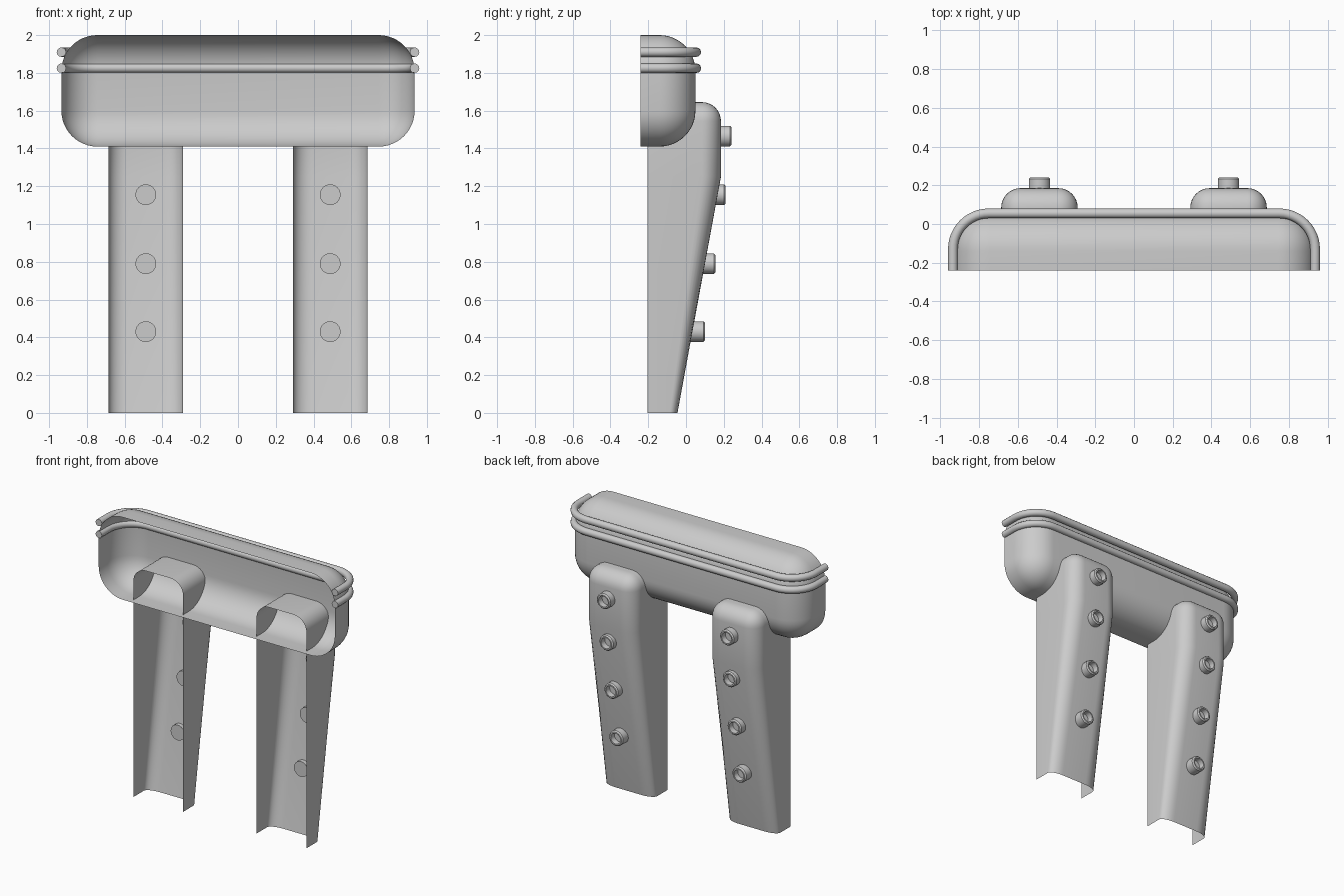
import bpy, bmesh, math
from mathutils import Matrix, Vector

cube = bpy.data.objects.get("Cube")
if cube:
    bpy.data.objects.remove(cube, do_unlink=True)

BODY_X, FRONT_Y, BACK_Y = 0.935, -0.24, 0.05
LEG_X, LEG_FRONT, LEG_BACK, LEG_TOP, BEND_Z = 0.488, -0.205, 0.185, 1.645, 1.25
FOOT_SCALE = 0.41


def cut(bm, co, no, clear):
    """Slice the mesh, optionally dropping everything on the normal's side."""
    geom = bm.verts[:] + bm.edges[:] + bm.faces[:]
    bmesh.ops.bisect_plane(bm, geom=geom, plane_co=co, plane_no=no, clear_outer=clear)


def rounded_box(center, size, radius, segments):
    bm = bmesh.new()
    bmesh.ops.create_cube(bm, size=1)
    bmesh.ops.scale(bm, vec=size, verts=bm.verts)
    bmesh.ops.translate(bm, vec=center, verts=bm.verts)
    bmesh.ops.bevel(bm, geom=bm.edges[:], offset=radius, offset_type='OFFSET',
                    segments=segments, profile=0.5, affect='EDGES')
    return bm


def finish(bm, name, angle=35):
    mesh = bpy.data.meshes.new(name)
    bm.to_mesh(mesh)
    bm.free()
    obj = bpy.data.objects.new(name, mesh)
    bpy.context.collection.objects.link(obj)
    smooth(obj, angle)
    return obj


def smooth(obj, angle):
    bpy.ops.object.select_all(action='DESELECT')
    obj.select_set(True)
    bpy.context.view_layer.objects.active = obj
    bpy.ops.object.shade_smooth_by_angle(angle=math.radians(angle))


# Body: rounded shell left open at the front
bm = rounded_box((0, FRONT_Y, 1.705), (2 * BODY_X, 2 * (BACK_Y - FRONT_Y), 0.59), 0.19, 12)
cut(bm, (0, FRONT_Y, 0), (0, -1, 0), True)
finish(bm, "body_shell")


# Rim bands: round tubes following the sides and back
def rim_band(name, z):
    r, x, y = 0.185, BODY_X, BACK_Y + 0.005
    half = [(x, FRONT_Y)]
    for i in range(13):
        a = math.pi / 2 * i / 12
        half.append((x - r + r * math.cos(a), y - r + r * math.sin(a)))
    path = half + [(-px, py) for px, py in reversed(half)]
    curve = bpy.data.curves.new(name, 'CURVE')
    curve.dimensions = '3D'
    curve.bevel_depth = 0.025
    curve.bevel_resolution = 4
    curve.use_fill_caps = True
    spline = curve.splines.new('POLY')
    spline.points.add(len(path) - 1)
    for point, (px, py) in zip(spline.points, path):
        point.co = (px, py, z, 1)
    obj = bpy.data.objects.new(name, curve)
    bpy.context.collection.objects.link(obj)
    bpy.ops.object.select_all(action='DESELECT')
    obj.select_set(True)
    bpy.context.view_layer.objects.active = obj
    bpy.ops.object.convert(target='MESH')
    smooth(bpy.context.view_layer.objects.active, 40)


rim_band("lower_rim_band", 1.825)
rim_band("upper_rim_band", 1.91)


def depth_factor(z):
    return FOOT_SCALE + (1 - FOOT_SCALE) * min(z / BEND_Z, 1)


def back_surface(z):
    return LEG_FRONT + (LEG_BACK - LEG_FRONT) * depth_factor(z)


# Leg: tapered channel open at the front and the bottom
def leg(name, x):
    depth = 2 * (LEG_BACK - LEG_FRONT)
    bm = rounded_box((x, LEG_FRONT, LEG_TOP - 1), (0.395, depth, 2), 0.1, 8)
    cut(bm, (0, LEG_FRONT, 0), (0, -1, 0), True)
    cut(bm, (0, 0, 0), (0, 0, -1), True)
    cut(bm, (0, 0, BEND_Z), (0, 0, 1), False)
    for v in bm.verts:
        v.co.y = LEG_FRONT + (v.co.y - LEG_FRONT) * depth_factor(v.co.z)
    finish(bm, name)


# Stud: turned profile with a bevelled lip and a recessed hole
def stud(name, x, z, tip):
    base = back_surface(z) - 0.02
    profile = [(0, base), (0.055, base), (0.055, tip - 0.008), (0.047, tip),
               (0.038, tip), (0.036, tip - 0.04), (0, tip - 0.04)]
    bm = bmesh.new()
    verts = [bm.verts.new((x + r, y, z)) for r, y in profile]
    edges = [bm.edges.new(pair) for pair in zip(verts, verts[1:])]
    bmesh.ops.spin(bm, geom=verts + edges, cent=(x, 0, z), axis=(0, 1, 0),
                   angle=2 * math.pi, steps=24, use_duplicate=False)
    bmesh.ops.remove_doubles(bm, verts=bm.verts, dist=0.0005)
    bmesh.ops.recalc_face_normals(bm, faces=bm.faces)
    finish(bm, name)


STUDS = [(0.43, 0.10), (0.79, 0.155), (1.155, 0.21), (1.465, 0.24)]
for side, sign in (("left", 1), ("right", -1)):
    leg(side + "_leg", sign * LEG_X)
    for i, (z, tip) in enumerate(STUDS, 1):
        stud(f"{side}_leg_stud_{i}", sign * LEG_X, z, tip)
